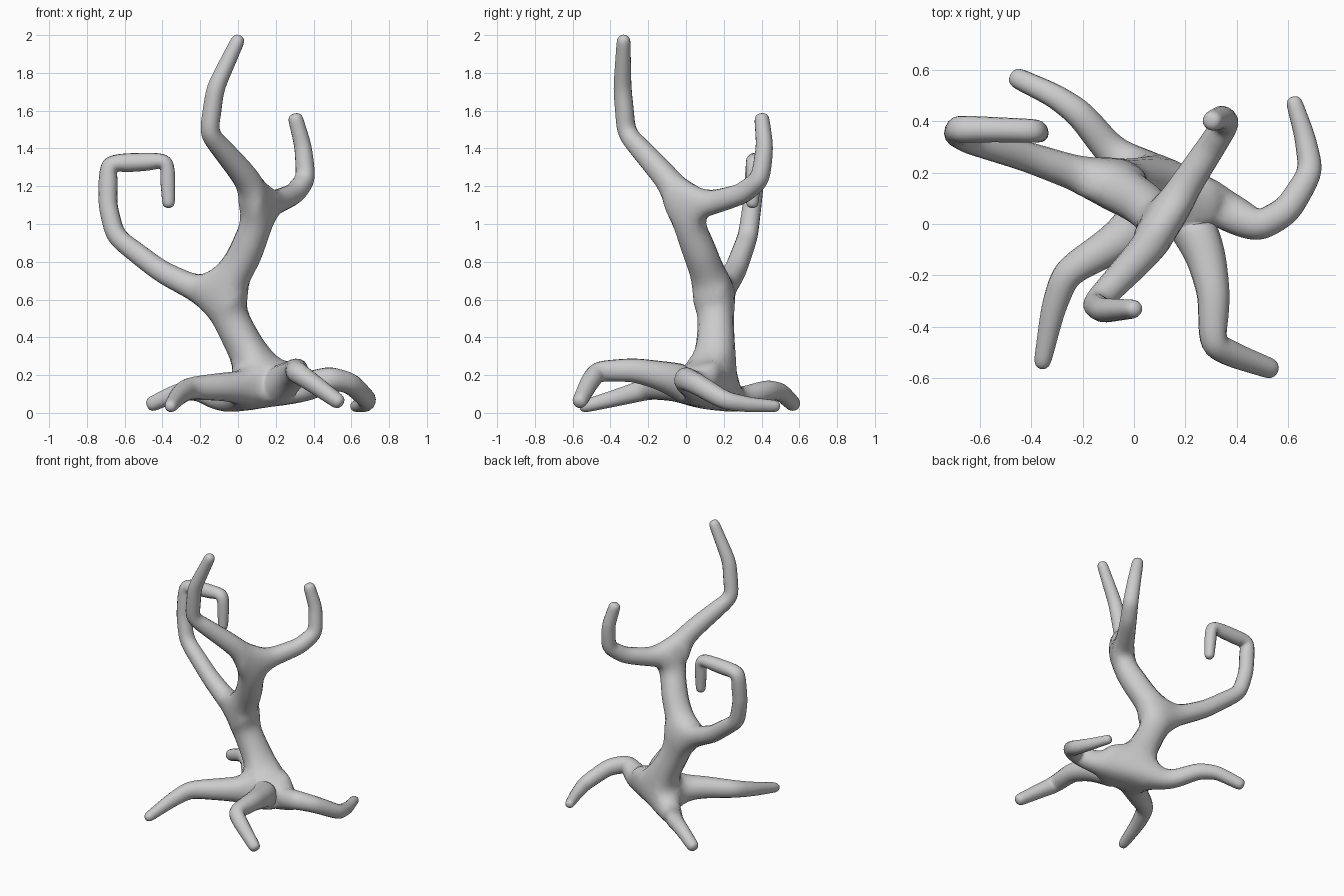
import bpy
from mathutils import Vector

verts, edges, radii = [], [], []


def path(points, start=None, tip=False):
    """Add a chain of (x, y, z, radius) joints, optionally growing from joint start."""
    prev = start
    for x, y, z, r in points:
        verts.append(Vector((x, y, z)))
        radii.append(r / 0.88)
        if prev is not None:
            edges.append((prev, len(verts) - 1))
        prev = len(verts) - 1
    if tip:  # make up for the end pulled in by smoothing
        verts[-1] += (verts[-1] - verts[-2]).normalized() * 0.015
    return prev


# trunk, from root crown through both forks
crown = path([(0.165, 0.14, 0.125, 0.125)])
fork_low = path([(0.11, 0.16, 0.24, 0.10), (0.0, 0.158, 0.42, 0.092),
                 (-0.10, 0.158, 0.62, 0.09)], crown)
fork_high = path([(0.03, 0.085, 0.82, 0.085), (0.10, 0.015, 1.0, 0.08),
                  (0.13, 0.0, 1.12, 0.075)], fork_low)

# tall branch
path([(0.02, -0.13, 1.275, 0.063), (-0.155, -0.315, 1.48, 0.048),
      (-0.12, -0.337, 1.72, 0.045), (0.008, -0.33, 1.99, 0.033)], fork_high, True)
# right branch
path([(0.20, 0.15, 1.115, 0.06), (0.30, 0.30, 1.16, 0.053),
      (0.36, 0.395, 1.24, 0.05), (0.345, 0.417, 1.41, 0.043),
      (0.30, 0.40, 1.575, 0.036)], fork_high, True)
# curled left branch
path([(-0.22, 0.195, 0.655, 0.066), (-0.41, 0.26, 0.75, 0.056),
      (-0.65, 0.328, 0.935, 0.05), (-0.69, 0.35, 1.10, 0.047),
      (-0.685, 0.37, 1.32, 0.05), (-0.53, 0.367, 1.327, 0.046),
      (-0.375, 0.362, 1.335, 0.043), (-0.367, 0.35, 1.095, 0.03)], fork_low, True)

# roots spreading from the crown
roots = [
    [(-0.05, -0.06, 0.14, 0.074), (-0.265, -0.19, 0.13, 0.056),
     (-0.315, -0.33, 0.09, 0.046), (-0.36, -0.555, 0.03, 0.03)],
    [(0.28, -0.12, 0.195, 0.075), (0.312, -0.28, 0.228, 0.06),
     (0.305, -0.47, 0.22, 0.053), (0.40, -0.515, 0.155, 0.046),
     (0.545, -0.568, 0.05, 0.036)],
    [(-0.08, 0.27, 0.065, 0.062), (-0.21, 0.43, 0.12, 0.053),
     (-0.31, 0.50, 0.113, 0.045), (-0.47, 0.575, 0.04, 0.037)],
    [(0.35, 0.05, 0.13, 0.08), (0.49, -0.01, 0.185, 0.06),
     (0.60, 0.055, 0.155, 0.053), (0.69, 0.205, 0.065, 0.047),
     (0.665, 0.34, 0.043, 0.038), (0.62, 0.485, 0.035, 0.028)],
]
for root in roots:
    path(root, crown, True)

mesh = bpy.data.meshes.new("twisted_tree")
mesh.from_pydata(verts, edges, [])
tree = bpy.data.objects.new("twisted_tree", mesh)
bpy.context.collection.objects.link(tree)
bpy.context.view_layer.objects.active = tree
tree.select_set(True)

# grow a smooth skin around the joints
skin = tree.modifiers.new("bark", "SKIN")
skin.use_smooth_shade = True
skin.branch_smoothing = 0.1
for joint, r in zip(mesh.skin_vertices[0].data, radii):
    joint.radius = (r, r)
mesh.skin_vertices[0].data[crown].use_root = True
sub = tree.modifiers.new("smooth", "SUBSURF")
sub.levels = sub.render_levels = 2
